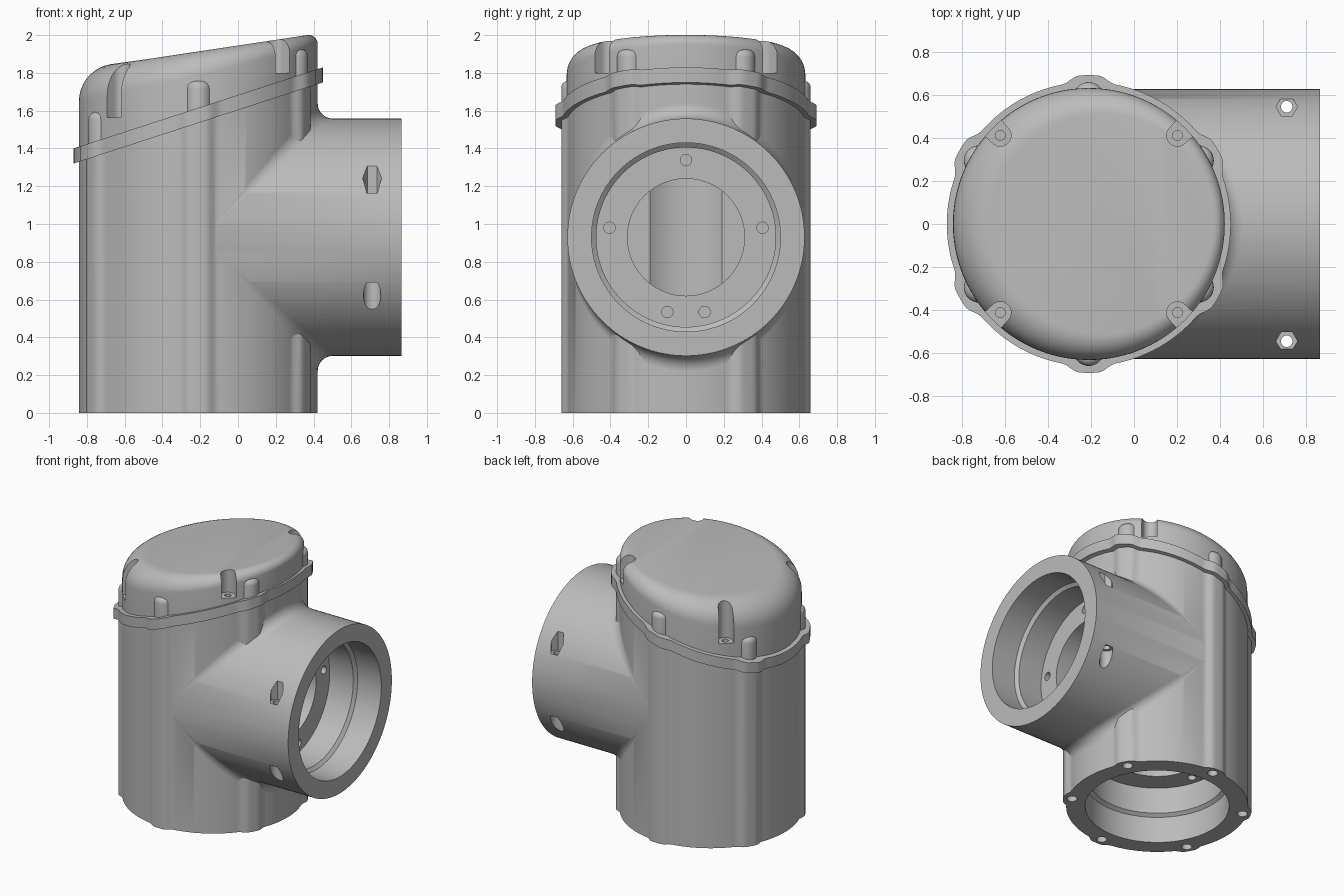
import bpy, bmesh, math
from math import sin, cos, pi, sqrt, radians
from mathutils import Vector, Matrix

if "Cube" in bpy.data.objects:
    bpy.data.objects.remove(bpy.data.objects["Cube"])

CX, PIPE_Z = -0.21, 0.93          # main axis x, side pipe axis height
R, RP, FIL = 0.632, 0.628, 0.08   # body radius, pipe radius, blend radius
PIPE_END = 0.865
BOSSES = [radians(30 + 60 * i) for i in range(6)]

grey = bpy.data.materials.new("plain grey")
grey.use_nodes = True
grey.diffuse_color = (0.5, 0.5, 0.5, 1)
grey.node_tree.nodes["Principled BSDF"].inputs["Base Color"].default_value = (0.5, 0.5, 0.5, 1)


def make(name, bm, closed=True):
    if closed:
        bmesh.ops.recalc_face_normals(bm, faces=bm.faces)
    me = bpy.data.meshes.new(name)
    bm.to_mesh(me)
    bm.free()
    me.materials.append(grey)
    ob = bpy.data.objects.new(name, me)
    bpy.context.collection.objects.link(ob)
    return ob


def loft(bm, rings, matrix=Matrix()):
    """Skin closed rings of points and cap both ends."""
    rows = [[bm.verts.new(matrix @ Vector(p)) for p in ring] for ring in rings]
    n = len(rows[0])
    for a, b in zip(rows, rows[1:]):
        for i in range(n):
            j = (i + 1) % n
            bm.faces.new((a[i], a[j], b[j], b[i]))
    bm.faces.new(rows[0])
    bm.faces.new(rows[-1])


def lathe(bm, profile, matrix, n=96, turn=0.0):
    loft(bm, [[(r * cos(2 * pi * i / n + turn), r * sin(2 * pi * i / n + turn), z)
               for i in range(n)] for r, z in profile], matrix)


def boolean(ob, tool, op):
    mod = ob.modifiers.new("cut", 'BOOLEAN')
    mod.operation, mod.solver, mod.object = op, 'EXACT', tool
    bpy.context.view_layer.objects.active = ob
    bpy.ops.object.modifier_apply(modifier=mod.name)
    bpy.data.objects.remove(tool)


def smooth(ob):
    bpy.ops.object.select_all(action='DESELECT')
    ob.select_set(True)
    bpy.context.view_layer.objects.active = ob
    bpy.ops.object.shade_smooth_by_angle(angle=radians(30))


def polar(r, a):
    return CX + r * cos(a), r * sin(a)


def flange_top(x):
    return 1.683 + 0.325 * x


def outline(radius, bump, flat, fade, n=240):
    """Circle with six soft bumps for the screw bosses."""
    pts = []
    for i in range(n):
        a = 2 * pi * i / n
        d = min(abs((a - b + pi) % (2 * pi) - pi) for b in BOSSES)
        t = min(max((fade - d) / (fade - flat), 0), 1)
        pts.append(polar(radius + bump * t * t * (3 - 2 * t), a))
    return pts


def at(x, y, z):
    return Matrix.Translation((x, y, z))


# Main body: upright tube with ribs, cut off by the sloping flange
bm = bmesh.new()
shape = outline(R, 0.028, 0.06, 0.16)
loft(bm, [[(x, y, 0) for x, y in shape],
          [(x, y, flange_top(x) - 0.04) for x, y in shape]])
body = make("main_body", bm)

# Side pipe
along_x = Matrix.Rotation(pi / 2, 4, 'Y')
bm = bmesh.new()
lathe(bm, [(RP, 0), (RP, PIPE_END - CX - 0.03)], at(CX + 0.03, 0, PIPE_Z) @ along_x, 128)
boolean(body, make("side_pipe", bm), 'UNION')

# Stepped bores from the bottom and from the pipe mouth
bore = [(0.5, -0.02), (0.5, 0.2), (0.475, 0.22), (0.475, 0.42), (0.31, 0.42)]
mouth = at(PIPE_END, 0, PIPE_Z) @ Matrix.Rotation(-pi / 2, 4, 'Y')
for base, depth in ((at(CX, 0, 0), 1.3), (mouth, 1.32)):
    bm = bmesh.new()
    lathe(bm, bore + [(0.31, depth)], base)
    boolean(body, make("bore_cutter", bm), 'DIFFERENCE')

# Screw holes: boss ends and the inner shoulders
bm = bmesh.new()
for a in BOSSES:
    lathe(bm, [(0.036, -0.02), (0.036, 0.25)], at(*polar(0.6, a), 0), 24)
for base, up in ((at(CX, 0, 0), 0), (mouth, 0)):
    for deg in (0, 83, -83, 166, -166):
        spin = Matrix.Rotation(radians(deg), 4, 'Z')
        lathe(bm, [(0.03, 0.4), (0.03, 0.47)], base @ spin @ at(0.408, 0, 0), 24)
boolean(body, make("hole_cutter", bm), 'DIFFERENCE')

# Clamp pockets in the pipe: hex above, round below, through hole between
bm = bmesh.new()
for y in (-0.545, 0.545):
    for profile, n in (([(0.05, 1.165), (0.05, 1.5)], 6),
                       ([(0.046, 0.35), (0.046, 0.69)], 32),
                       ([(0.027, 0.68), (0.027, 1.17)], 24)):
        part = bmesh.new()
        lathe(part, profile, at(0.71, y, 0), n)
        boolean(body, make("pocket_cutter", part), 'DIFFERENCE')
bm.free()
smooth(body)

# Rolling blend where pipe meets body
bm = bmesh.new()
steps, arc = 48, 8
for s in (1, -1):
    rows = []
    for i in range(steps + 1):
        p = -pi / 2 + pi * i / steps
        y, dz = (RP + FIL) * sin(p), (RP + FIL) * cos(p)
        dx = sqrt((R + FIL) ** 2 - y * y)
        c = Vector((dx, y, dz))
        k, m = R / (R + FIL), RP / (RP + FIL)
        to_a = Vector((dx * k, y * k, dz)) - c
        to_b = Vector((dx, y * m, dz * m)) - c
        row = []
        for j in range(arc + 1):
            q = c + to_a.lerp(to_b, j / arc).normalized() * FIL
            row.append(bm.verts.new((CX + q.x, q.y, PIPE_Z + s * q.z)))
        rows.append(row)
    for a, b in zip(rows, rows[1:]):
        for j in range(arc):
            f = bm.faces.new((a[j], a[j + 1], b[j + 1], b[j]))
            f.normal_update()
            if f.normal.dot(Vector((1, 3 * f.calc_center_median().y, s))) < 0:
                f.normal_flip()
smooth(make("pipe_blend", bm, closed=False))

# Sloping flange
bm = bmesh.new()
shape = outline(0.66, 0.032, 0.06, 0.19)
loft(bm, [[(x, y, flange_top(x) - d) for x, y in shape] for d in (0.08, 0)])
smooth(make("flange", bm))

# Lid: tilted flat top with an edge round that widens towards the low side
bm = bmesh.new()
n = 144
angles = [2 * pi * i / n for i in range(n)]
rings = [[(*polar(R, a), flange_top(polar(R, a)[0]) - 0.03) for a in angles]]
for k in range(11):
    t = pi / 2 * k / 10
    ring = []
    for a in angles:
        f = 0.125 - 0.075 * cos(a)
        edge_x = polar(R - f, a)[0]
        ring.append((*polar(R - f + f * cos(t), a),
                     1.945 + 0.15 * edge_x - f + f * sin(t)))
    rings.append(ring)
loft(bm, rings)
lid = make("lid", bm)

# Screw slots in the lid edge
for deg in (45, 135, 225, 315):
    a = radians(deg)
    floor = 1.80 if cos(a) > 0 else 1.565
    slot = [(0.05 * cos(t), 0.05 * sin(t)) for t in
            (pi / 2 + pi * i / 12 for i in range(13))]
    slot += [(0.2, -0.06), (0.2, 0.06)]
    base = at(*polar(0.582, a), floor) @ Matrix.Rotation(a, 4, 'Z')
    bm = bmesh.new()
    loft(bm, [[(x, y, z) for x, y in slot] for z in (0, 0.6)], base)
    boolean(lid, make("slot_cutter", bm), 'DIFFERENCE')
    bm = bmesh.new()
    lathe(bm, [(0.023, -0.04), (0.023, 0.02)], base, 20)
    boolean(lid, make("screw_cutter", bm), 'DIFFERENCE')
smooth(lid)

# Rounded boss caps standing on the flange
bm = bmesh.new()
for a in BOSSES:
    x, y = polar(0.59, a)
    z = flange_top(x)
    cap = [(0.07, z - 0.05), (0.07, z + 0.105)]
    cap += [(0.03 + 0.04 * cos(t), z + 0.105 + 0.04 * sin(t))
            for t in (pi / 2 * i / 5 for i in range(1, 6))]
    lathe(bm, cap, at(x, y, 0), 32)
smooth(make("boss_caps", bm))
